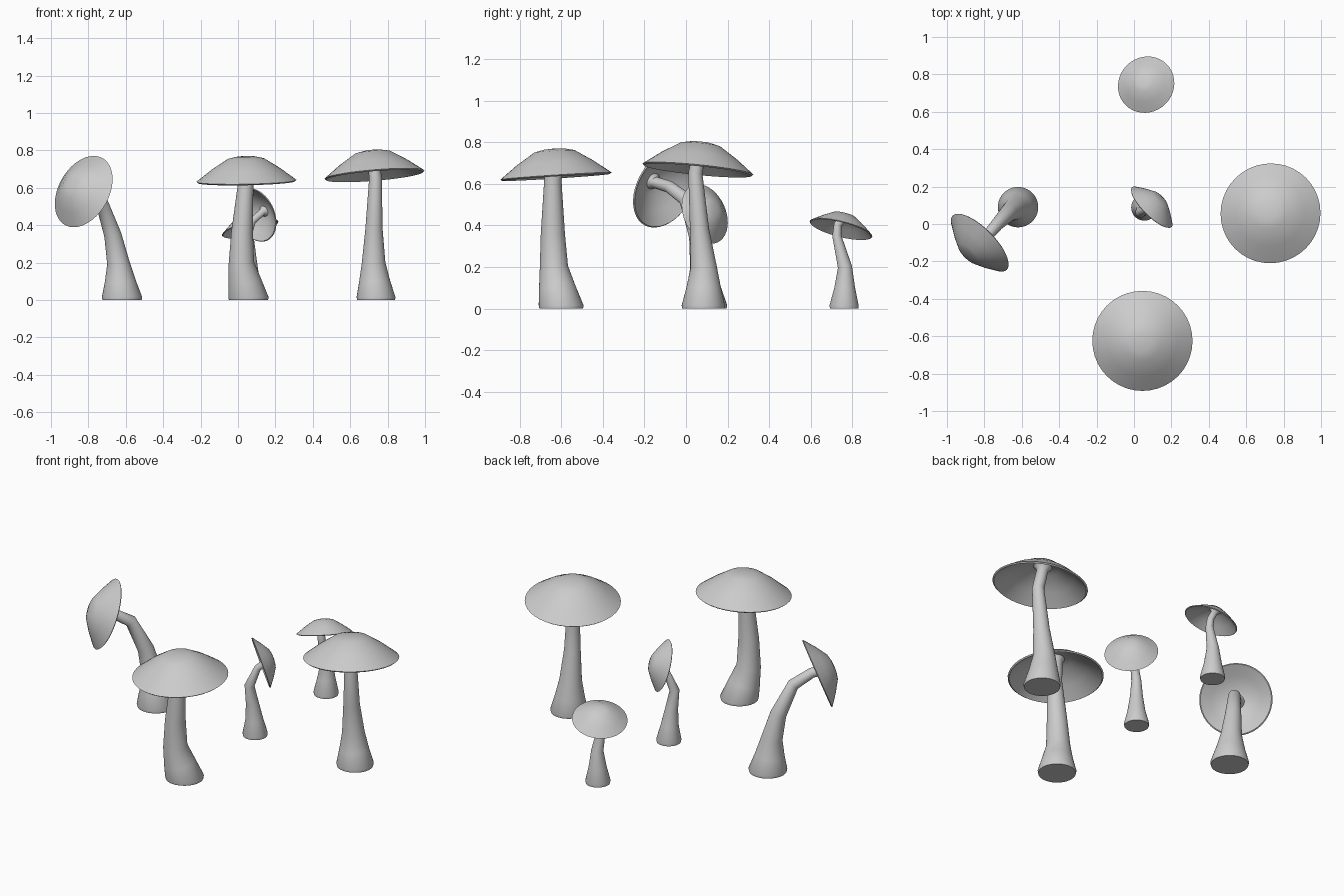
import bpy, bmesh, math
from mathutils import Vector

if "Cube" in bpy.data.objects:
    bpy.data.objects.remove(bpy.data.objects["Cube"])

SIDES = 40
UP = Vector((0, 0, 1))


def loft(name, rings):
    """Skin circular rings (centre, axis, radius); radius 0 gives a pole."""
    bm = bmesh.new()
    loops = []
    for centre, axis, radius in rings:
        q = UP.rotation_difference(axis.normalized())
        if radius == 0:
            loops.append([bm.verts.new(centre)])
            continue
        loops.append([bm.verts.new(centre + q @ Vector((
            radius * math.cos(2 * math.pi * i / SIDES),
            radius * math.sin(2 * math.pi * i / SIDES), 0))) for i in range(SIDES)])
    for a, b in zip(loops, loops[1:]):
        for i in range(SIDES):
            j = (i + 1) % SIDES
            if len(a) == 1:
                bm.faces.new((a[0], b[j], b[i]))
            elif len(b) == 1:
                bm.faces.new((a[i], a[j], b[0]))
            else:
                bm.faces.new((a[i], a[j], b[j], b[i]))
    bmesh.ops.recalc_face_normals(bm, faces=bm.faces)
    mesh = bpy.data.meshes.new(name)
    bm.to_mesh(mesh)
    bm.free()
    ob = bpy.data.objects.new(name, mesh)
    bpy.context.collection.objects.link(ob)
    bpy.ops.object.select_all(action='DESELECT')
    ob.select_set(True)
    bpy.context.view_layer.objects.active = ob
    bpy.ops.object.shade_smooth_by_angle(angle=math.radians(45))
    return ob


# Cap profile in units of the rim radius: inside pole, rim, outside pole
CAP = [(0, 0.45), (0.33, 0.41), (0.68, 0.19), (0.97, -0.025), (1, 0.0),
       (0.69, 0.235), (0.36, 0.445), (0.18, 0.485), (0, 0.495)]


def mushroom(name, path, rim, normal, r):
    """path: stem points (x, y, z, radius); rim: cap rim centre."""
    c, n = Vector(rim), Vector(normal).normalized()
    loft(name + "_cap", [(c + n * h * r, n, p * r) for p, h in CAP])

    # Stem with closed foot, flaring out where it meets the cap
    pts = [Vector(p[:3]) for p in path]
    rad = [p[3] for p in path]
    pts += [c + n * 0.34 * r, c + n * 0.43 * r]
    rad += [rad[-1] * 0.95, 0.2 * r]
    rings = [(pts[0], UP, 0), (pts[0], UP, rad[0] * 0.97),
             (pts[0] + UP * 0.015, UP, rad[0])]
    for i in range(1, len(pts)):
        axis = n if i >= len(pts) - 1 else \
            (pts[i + 1] - pts[i]).normalized() + (pts[i] - pts[i - 1]).normalized()
        rings.append((pts[i], axis, rad[i]))
    rings.append((pts[-1], n, 0))
    loft(name + "_stem", rings)


mushroom("left_mushroom",
         [(-.62, .09, 0, .108), (-.63, .085, .1, .083), (-.64, .08, .2, .06),
          (-.67, .06, .35, .046), (-.73, 0, .525, .034), (-.80, -.08, .585, .029)],
         (-.825, -.10, .58), (-.66, -.66, .37), .205)
mushroom("front_mushroom",
         [(.056, -.60, 0, .108), (.036, -.62, .1, .088), (.018, -.635, .2, .068),
          (.022, -.64, .36, .058), (.04, -.64, .61, .042)],
         (.045, -.625, .637), (-.02, -.065, 1), .268)
mushroom("right_mushroom",
         [(.738, .083, 0, .104), (.73, .085, .1, .083), (.725, .085, .2, .063),
          (.727, .065, .38, .046), (.735, .045, .65, .034)],
         (.73, .057, .67), (-.083, .10, 1), .268)
mushroom("back_mushroom",
         [(.067, .76, 0, .07), (.067, .763, .1, .05), (.068, .764, .2, .034),
          (.06, .725, .35, .022), (.055, .73, .405, .02)],
         (.065, .745, .383), (-.25, .25, 1), .155)
mushroom("middle_mushroom",
         [(.055, .088, 0, .07), (.052, .083, .1, .05), (.045, .075, .2, .036),
          (.035, .062, .31, .028), (.075, .085, .42, .02)],
         (.095, .09, .455), (.67, .67, .3), .15)
